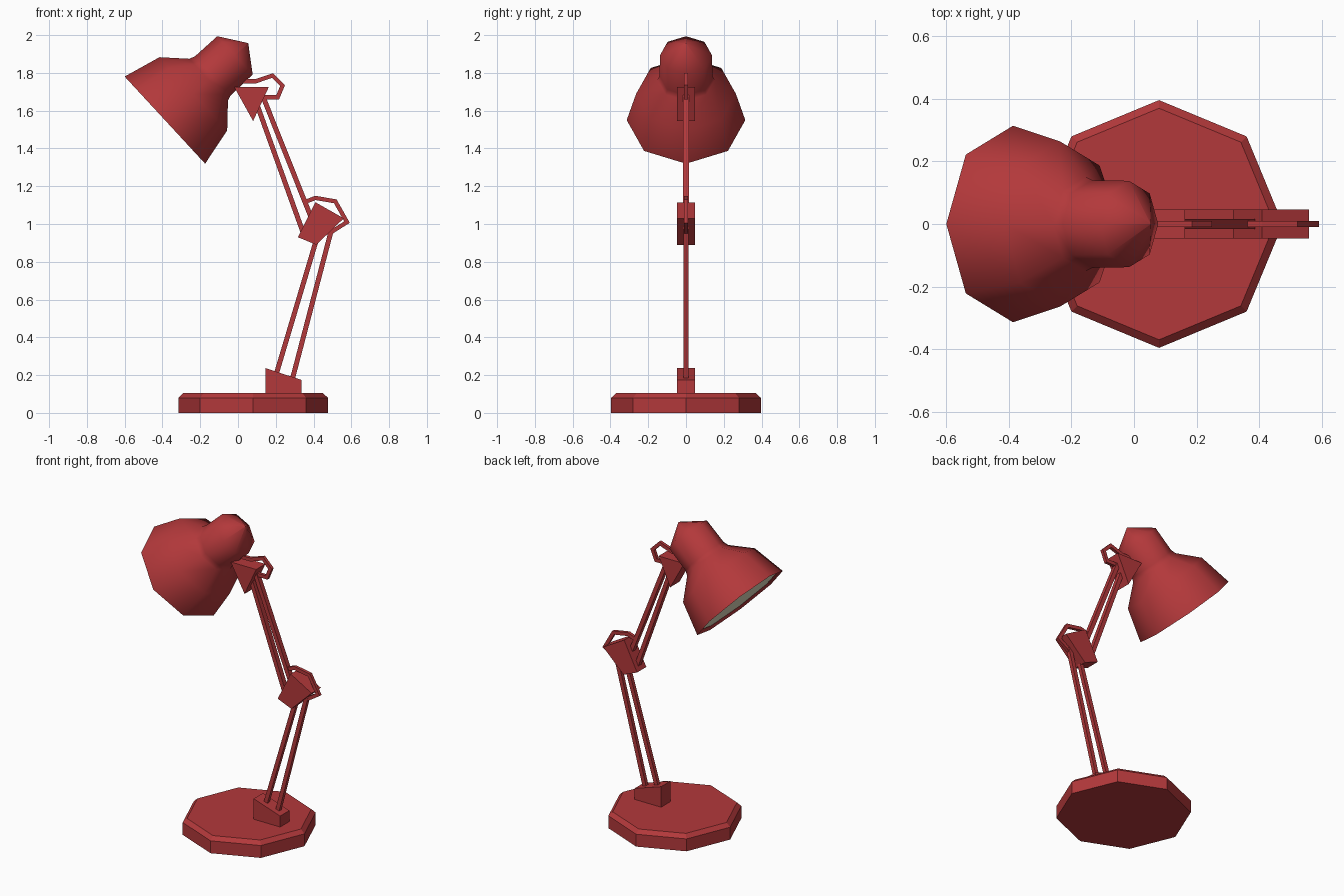
import bpy, bmesh, math
from mathutils import Vector

if "Cube" in bpy.data.objects:
    bpy.data.objects.remove(bpy.data.objects["Cube"])


def material(name, rgb):
    m = bpy.data.materials.new(name)
    m.diffuse_color = (*rgb, 1)
    m.use_nodes = True
    m.node_tree.nodes["Principled BSDF"].inputs["Base Color"].default_value = m.diffuse_color
    return m


RED = material("red_enamel", (0.45, 0.04, 0.043))
CREAM = material("cream_light", (0.9, 0.86, 0.62))


def finish(name, bm, mats, smooth=False):
    bmesh.ops.recalc_face_normals(bm, faces=bm.faces)
    me = bpy.data.meshes.new(name)
    for f in bm.faces:
        f.smooth = smooth
    bm.to_mesh(me)
    bm.free()
    for m in mats:
        me.materials.append(m)
    ob = bpy.data.objects.new(name, me)
    bpy.context.collection.objects.link(ob)
    return ob


def loft(name, rings, mats=(RED,), smooth=False):
    """Skin equal-length rings of points and cap both ends."""
    bm = bmesh.new()
    vs = [[bm.verts.new(p) for p in r] for r in rings]
    n = len(vs[0])
    for a, b in zip(vs, vs[1:]):
        for i in range(n):
            j = (i + 1) % n
            bm.faces.new((a[i], a[j], b[j], b[i]))
    bm.faces.new(vs[0])
    bm.faces.new(vs[-1])
    return finish(name, bm, mats, smooth)


def prism(name, outline, half):
    """Side outline (x, z) extruded across y."""
    return loft(name, [[(x, y, z) for x, z in outline] for y in (-half, half)])


def bar(name, path, width, half):
    """Rectangular bar following an (x, z) path with mitred corners."""
    pts = [Vector(p) for p in path]
    rings = []
    for i, p in enumerate(pts):
        d0 = (p - pts[max(i - 1, 0)]).normalized()
        d1 = (pts[min(i + 1, len(pts) - 1)] - p).normalized()
        d = (d0 + d1).normalized()
        ref = d1 if d1.length else d0
        k = width / 2 / d.dot(ref)
        n = Vector((-d.y, d.x)) * k
        a, b = p + n, p - n
        rings.append([(a.x, -half, a.y), (a.x, half, a.y),
                      (b.x, half, b.y), (b.x, -half, b.y)])
    return loft(name, rings)


def octagon(r, place):
    return [place(r * math.cos(math.tau * i / 8), r * math.sin(math.tau * i / 8))
            for i in range(8)]


# Octagonal foot with a chamfered top edge
loft("base", [octagon(r, lambda u, v, z=z: (0.08 + u, v, z))
              for r, z in ((0.396, 0), (0.396, 0.08), (0.37, 0.104))])

# Joint blocks
prism("base_bracket", [(0.145, 0.095), (0.335, 0.095), (0.335, 0.175), (0.145, 0.237)], 0.047)
prism("elbow_block", [(0.41, 1.115), (0.56, 1.03), (0.415, 0.89), (0.317, 0.93)], 0.047)
prism("head_block", [(-0.02, 1.725), (0.163, 1.725), (0.08, 1.545)], 0.047)

# Paired arm rods
bar("lower_rod_left", [(0.195, 0.18), (0.425, 0.95)], 0.026, 0.012)
bar("lower_rod_right", [(0.283, 0.16), (0.50, 0.99)], 0.026, 0.012)
bar("upper_rod_left", [(0.35, 0.94), (0.105, 1.62)], 0.026, 0.016)
bar("upper_rod_right", [(0.385, 1.04), (0.13, 1.68)], 0.026, 0.016)

# Cable loops at the joints
bar("elbow_cable", [(0.35, 1.115), (0.41, 1.138), (0.515, 1.12), (0.577, 1.01), (0.49, 0.955)],
    0.022, 0.01)
bar("head_cable", [(0.02, 1.755), (0.095, 1.756), (0.183, 1.786), (0.236, 1.733),
                   (0.21, 1.671), (0.125, 1.671)], 0.022, 0.01)

# Lamp shade: eight-sided lathe around a tilted axis
CENTRE = Vector((-0.387, 0, 1.55))
AXIS = Vector((0.734, 0, 0.678)).normalized()
SIDE = Vector((0.678, 0, -0.734)).normalized()
ACROSS = Vector((0, 1, 0))


def shade_ring(r, t):
    return octagon(r, lambda u, v: CENTRE + AXIS * t + SIDE * u + ACROSS * v)


# (radius, distance along the axis), from inside the rim to the tip
profile = [(0.29, 0.02), (0.314, 0.0), (0.264, 0.205), (0.151, 0.315),
           (0.14, 0.345), (0.138, 0.505), (0.001, 0.6)]
shade = loft("lamp_shade", [shade_ring(r, t) for r, t in profile], smooth=True)
# keep the rim crisp
for p in shade.data.polygons:
    if all((shade.data.vertices[i].co - CENTRE).dot(AXIS) < 0.05 for i in p.vertices):
        p.use_smooth = False

# Cream light panel in the shade's mouth
loft("light_panel", [shade_ring(0.291, 0.02), shade_ring(0.289, 0.015)], (CREAM,))
